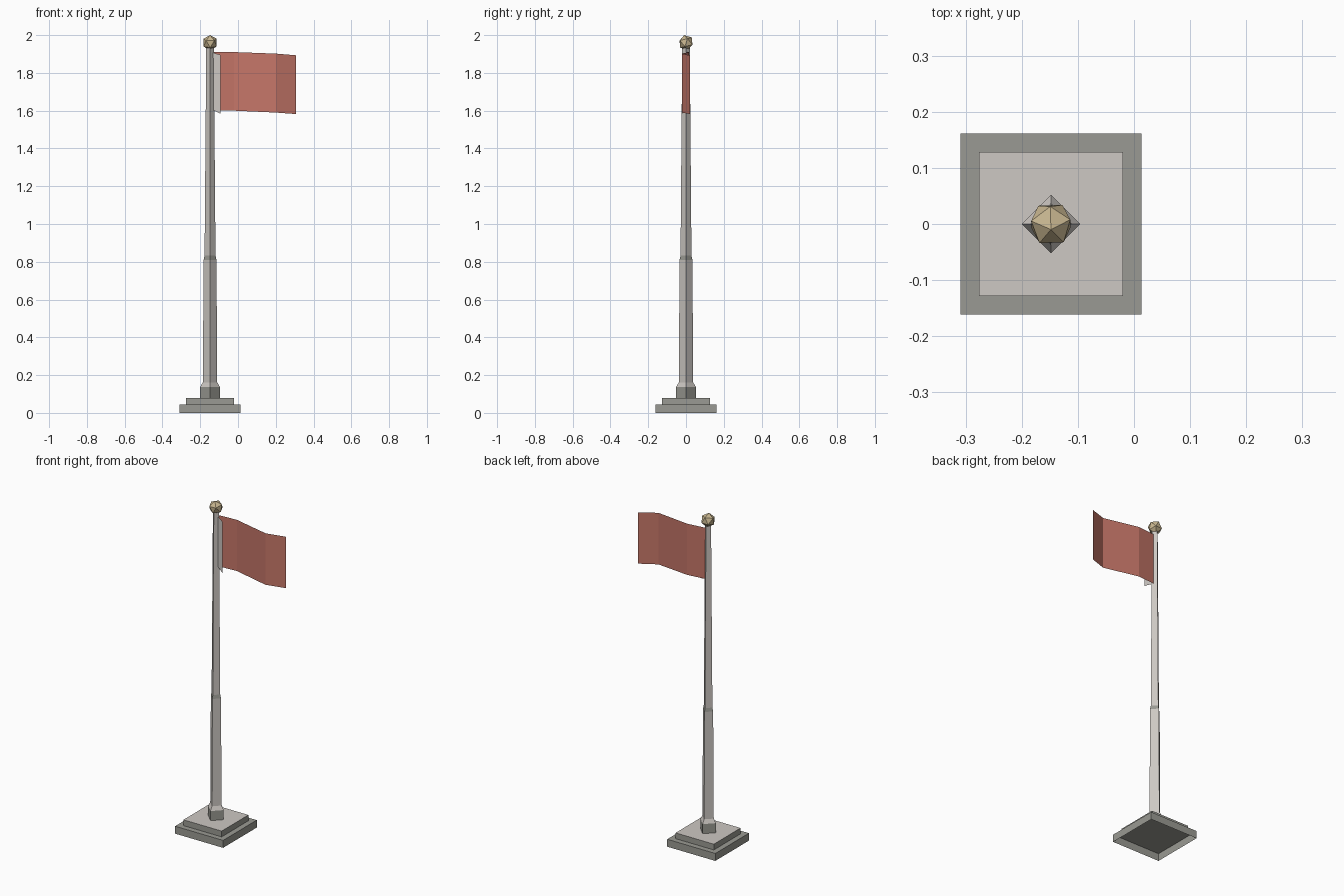
import bpy
import bmesh
from math import cos, sin, pi, radians
from mathutils import Matrix

cube = bpy.data.objects.get("Cube")
if cube:
    bpy.data.objects.remove(cube, do_unlink=True)

POLE_X = -0.148


def material(name, red, green, blue):
    """Make a flat material from display colour values."""
    linear = [((c / 255 + 0.055) / 1.055) ** 2.4 for c in (red, green, blue)]
    mat = bpy.data.materials.new(name)
    mat.use_nodes = True
    mat.diffuse_color = (*linear, 1)
    mat.node_tree.nodes["Principled BSDF"].inputs["Base Color"].default_value = (*linear, 1)
    return mat


light_stone = material("light stone", 205, 200, 195)
dark_stone = material("dark stone", 154, 154, 147)
flag_red = material("faded red", 197, 118, 104)
brass = material("pale brass", 200, 182, 144)


def finish(name, bm, *mats):
    """Turn a bmesh into a flat shaded object."""
    mesh = bpy.data.meshes.new(name)
    bm.to_mesh(mesh)
    bm.free()
    for mat in mats:
        mesh.materials.append(mat)
    obj = bpy.data.objects.new(name, mesh)
    bpy.context.collection.objects.link(obj)
    return obj


def stack(name, rings, mats, turn=0.0, bands=None, bottom=True, top_index=0):
    """Four sided column through (radius, height) rings; bands colour each level."""
    bm = bmesh.new()
    loops = []
    for radius, z in rings:
        angles = [turn + i * pi / 2 for i in range(4)]
        loops.append([bm.verts.new((POLE_X + radius * cos(a), radius * sin(a), z))
                      for a in angles])
    for level, (low, high) in enumerate(zip(loops, loops[1:])):
        for i in range(4):
            j = (i + 1) % 4
            face = bm.faces.new((low[i], low[j], high[j], high[i]))
            face.material_index = bands[level] if bands else 0
    bm.faces.new(loops[-1]).material_index = top_index
    if bottom:
        bm.faces.new(loops[0][::-1])
    return finish(name, bm, *mats)


def sheet(name, columns, mat):
    """Thin cloth through columns of (x, y, bottom, top)."""
    bm = bmesh.new()
    pairs = [(bm.verts.new((x, y, low)), bm.verts.new((x, y, high)))
             for x, y, low, high in columns]
    for a, b in zip(pairs, pairs[1:]):
        bm.faces.new((a[0], b[0], b[1], a[1]))
    return finish(name, bm, mat)


# Stepped base: the lower slab is hollow underneath
diag = 2 ** 0.5
stack("lower_step", [(0.161 * diag, 0), (0.161 * diag, 0.045)],
      [dark_stone], turn=pi / 4, bottom=False)
stack("upper_step", [(0.128 * diag, 0.045), (0.128 * diag, 0.08)],
      [dark_stone, light_stone], turn=pi / 4, bottom=False, top_index=1)

# Collar with a light bevel, then the tapered pole with a dark joint
stack("collar", [(0.052, 0.08), (0.052, 0.138), (0.038, 0.162)],
      [dark_stone, light_stone], bands=[0, 1], top_index=1)
stack("pole", [(0.038, 0.16), (0.034, 0.81), (0.029, 0.832), (0.02, 1.945)],
      [light_stone, dark_stone], bands=[0, 1, 0])

# Faceted ball on top
bm = bmesh.new()
bmesh.ops.create_icosphere(bm, subdivisions=1, radius=0.041)
tilt = Matrix.Rotation(radians(14), 4, "X") @ Matrix.Rotation(radians(20), 4, "Z")
bmesh.ops.transform(bm, matrix=tilt, verts=bm.verts)
rise = 2 - max(v.co.z for v in bm.verts)
bmesh.ops.translate(bm, vec=(POLE_X, 0, rise), verts=bm.verts)
finish("finial_ball", bm, brass)

# Waving flag and the strip that holds it to the pole
sheet("flag", [(-0.135, 0.006, 1.602, 1.912), (-0.02, 0.017, 1.6, 1.91),
               (0.2, -0.022, 1.59, 1.902), (0.308, 0.021, 1.582, 1.893)], flag_red)
sheet("hoist_strip", [(-0.135, -0.002, 1.605, 1.908),
                      (-0.092, -0.019, 1.583, 1.895)], light_stone)
